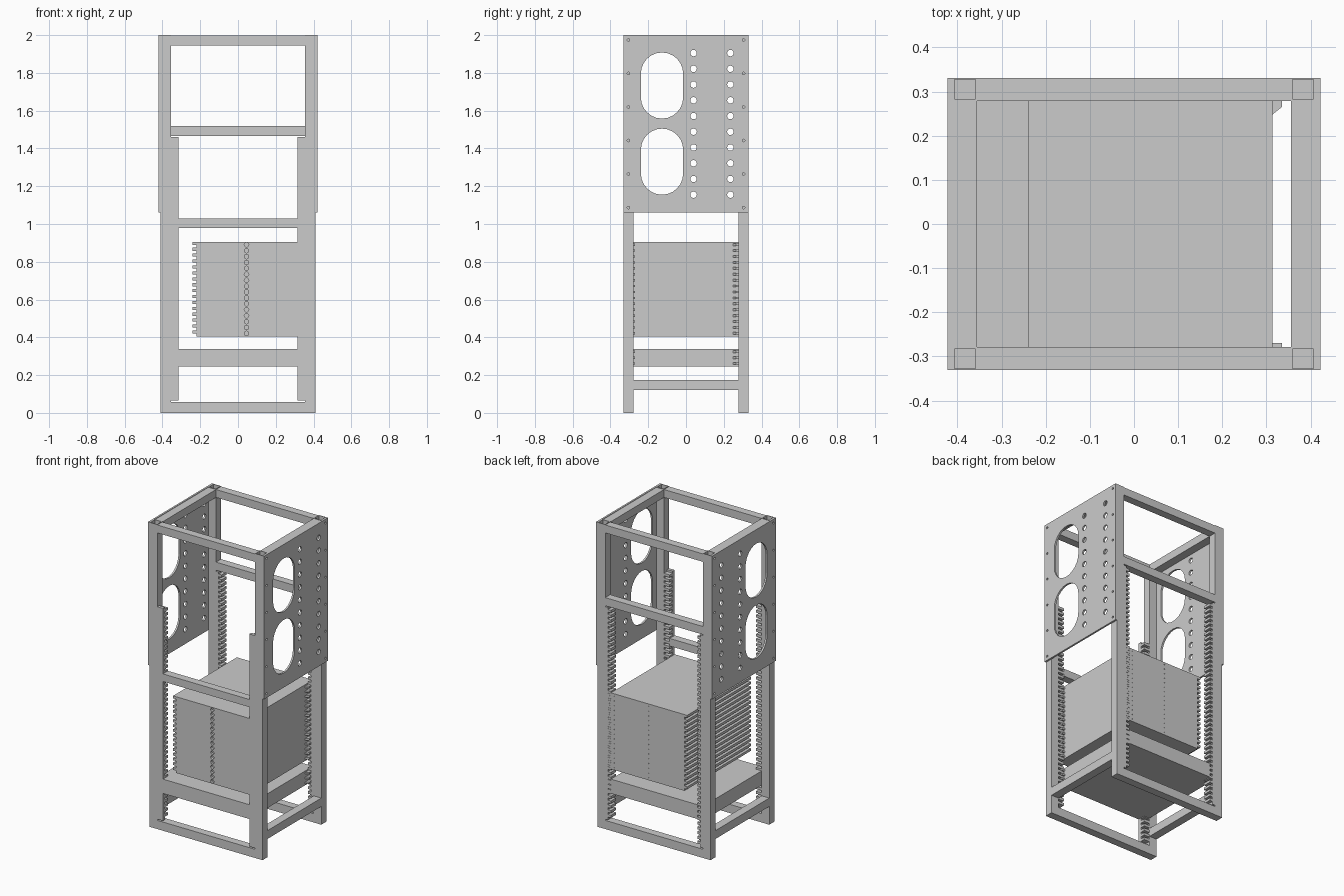
import bpy, bmesh, math
from mathutils import Matrix, Vector

old = bpy.data.objects.get("Cube")
if old:
    bpy.data.objects.remove(old, do_unlink=True)

grey = bpy.data.materials.new("plain grey")
grey.use_nodes = True
colour = (0.6, 0.6, 0.6, 1)
grey.diffuse_color = colour
grey.node_tree.nodes["Principled BSDF"].inputs["Base Color"].default_value = colour


def finish(name, bm):
    mesh = bpy.data.meshes.new(name)
    bmesh.ops.recalc_face_normals(bm, faces=bm.faces)
    bm.to_mesh(mesh)
    bm.free()
    mesh.materials.append(grey)
    obj = bpy.data.objects.new(name, mesh)
    bpy.context.collection.objects.link(obj)
    return obj


def add_box(bm, x, y, z):
    """Add a box from three (low, high) ranges."""
    size = Matrix.Diagonal((x[1] - x[0], y[1] - y[0], z[1] - z[0], 1))
    place = Matrix.Translation([sum(r) / 2 for r in (x, y, z)])
    return bmesh.ops.create_cube(bm, size=1, matrix=place @ size)["verts"]


def box(name, x, y, z):
    bm = bmesh.new()
    add_box(bm, x, y, z)
    return finish(name, bm)


def span(side, inner, outer):
    return tuple(sorted((side * inner, side * outer)))


IN_X, OUT_X, IN_Y, OUT_Y = 0.355, 0.41, 0.279, 0.331
STRIP_X, NOTCH_X, NOTCH_Y = 0.314, 0.336, 0.31
PITCH, FIRST = 0.0313, 0.092
SIDES = {"right": -1, "left": 1}
ENDS = {"front": -1, "back": 1}


# Hollow square posts
def post(name, sx, sy):
    bm = bmesh.new()
    add_box(bm, span(sx, IN_X, OUT_X), span(sy, IN_Y, OUT_Y), (0, 2))
    top = max(bm.faces, key=lambda f: f.calc_center_median().z)
    bmesh.ops.inset_region(bm, faces=[top], thickness=0.005)
    well = bmesh.ops.extrude_discrete_faces(bm, faces=[top])["faces"][0]
    bmesh.ops.translate(bm, verts=well.verts, vec=(0, 0, -1.9))
    finish(name, bm)


# Notched strips: front notches open backwards, back notches open inwards
def strip(name, sx, sy):
    bm = bmesh.new()
    if sy < 0:
        add_box(bm, span(sx, STRIP_X, IN_X), (-OUT_Y, -NOTCH_Y), (0.065, 1.46))
        tooth_x, tooth_y = span(sx, STRIP_X, IN_X), (-NOTCH_Y, -IN_Y)
    else:
        add_box(bm, span(sx, NOTCH_X, IN_X), (IN_Y, OUT_Y), (0.065, 1.46))
        tooth_x, tooth_y = span(sx, STRIP_X, NOTCH_X), (IN_Y, OUT_Y)
    for i in range(44):
        z = FIRST + i * PITCH
        add_box(bm, tooth_x, tooth_y, (z - 0.008, z + 0.009))
    finish(name, bm)


for end, sy in ENDS.items():
    for side, sx in SIDES.items():
        post(f"{end}_{side}_post", sx, sy)
        strip(f"{end}_{side}_notched_strip", sx, sy)
    # Cross bars
    box(f"{end}_top_bar", (-IN_X, IN_X), span(sy, IN_Y, OUT_Y), (1.945, 1.997))
    box(f"{end}_bottom_bar", (-IN_X, IN_X), span(sy, IN_Y, OUT_Y), (0, 0.057))
box("front_middle_bar", (-STRIP_X, STRIP_X), (-OUT_Y, -IN_Y), (0.98, 1.03))
box("back_upper_bar", (-IN_X, IN_X), (IN_Y, OUT_Y), (1.467, 1.52))
for side, sx in SIDES.items():
    box(f"{side}_top_bar", span(sx, IN_X, OUT_X), (-IN_Y, IN_Y), (1.945, 1.997))
    box(f"{side}_lower_rail", span(sx, IN_X, OUT_X), (-IN_Y, IN_Y), (0.12, 0.175))


# Side panels with slots and round holes
def rounded_slot(y, z, radius, straight=0.0, steps=12):
    pts = []
    for half in (0, 1):
        shift = straight / 2 * (1 - 2 * half)
        for i in range(steps + (1 if straight else 0)):
            a = math.pi * (half + i / steps)
            pts.append((y + radius * math.cos(a), z + shift + radius * math.sin(a)))
    return pts


def side_panel(name, sx):
    outlines = [[(-OUT_Y, 1.06), (OUT_Y, 1.06), (OUT_Y, 2), (-OUT_Y, 2)]]
    outlines += [rounded_slot(-0.127, z, 0.112, 0.126) for z in (1.33, 1.733)]
    for i in range(10):
        outlines += [rounded_slot(y, 1.155 + i * 0.0833, 0.017) for y in (0.04, 0.235)]
    for i in range(6):
        outlines += [rounded_slot(y, 1.087 + i * 0.1775, 0.007, steps=6) for y in (-0.305, 0.305)]
    curve = bpy.data.curves.new(name, "CURVE")
    curve.dimensions = "2D"
    curve.fill_mode = "BOTH"
    curve.extrude = 0.006
    for pts in outlines:
        spline = curve.splines.new("POLY")
        spline.points.add(len(pts) - 1)
        for p, (u, v) in zip(spline.points, pts):
            p.co = (u, v, 0, 1)
        spline.use_cyclic_u = True
    curve.materials.append(grey)
    obj = bpy.data.objects.new(name, curve)
    bpy.context.collection.objects.link(obj)
    obj.rotation_euler = (math.pi / 2, 0, math.pi / 2)
    obj.location.x = sx * (OUT_X + 0.006)
    bpy.ops.object.select_all(action="DESELECT")
    obj.select_set(True)
    bpy.context.view_layer.objects.active = obj
    bpy.ops.object.convert(target="MESH")
    bpy.ops.object.shade_flat()


for side, sx in SIDES.items():
    side_panel(f"{side}_side_panel", sx)


# Tabs that rest in the notches
def tabs(name, z0, count):
    bm = bmesh.new()
    for i in range(count):
        z = z0 + i * PITCH
        height = (z + 0.01, z + 0.022)
        add_box(bm, (0.31, 0.335), (-NOTCH_Y, -0.27), height)
        verts = add_box(bm, (0.31, 0.335), (0.245, OUT_Y), height)
        for v in verts:
            if v.co.x > 0.32 and v.co.y < 0.26:
                v.co.y = 0.265
    finish(name, bm)


DEPTH = (-OUT_Y, OUT_Y)
STACK = FIRST + 10 * PITCH
SHELF = 0.245
COUNT = 16

# Tray stack with small holes in its front and back
stack = box("tray_stack", (-0.22, STRIP_X), DEPTH, (STACK, STACK + COUNT * PITCH))
bm = bmesh.new()
for i in range(COUNT):
    z = STACK + (i + 0.5) * PITCH
    for x, y, radius in ((0.045, -OUT_Y, 0.012), (0.04, OUT_Y, 0.0025), (0.29, OUT_Y, 0.0025)):
        turn = Matrix.Translation(Vector((x, y, z))) @ Matrix.Rotation(math.pi / 2, 4, "X")
        bmesh.ops.create_cone(bm, cap_ends=True, segments=12, radius1=radius,
                              radius2=radius, depth=0.03, matrix=turn)
cutter = finish("hole_cutter", bm)
cutter.hide_render = True
cut = stack.modifiers.new("holes", "BOOLEAN")
cut.object = cutter
cut.operation = "DIFFERENCE"
cut.solver = "EXACT"
bpy.context.view_layer.objects.active = stack
bpy.ops.object.modifier_apply(modifier=cut.name)
bpy.data.objects.remove(cutter, do_unlink=True)

# Tray edges standing out of the open side
bm = bmesh.new()
for i in range(COUNT):
    z = STACK + i * PITCH
    add_box(bm, (-0.24, -0.22), DEPTH, (z + 0.015, z + PITCH))
finish("tray_edges", bm)
tabs("tray_tabs", STACK, COUNT)

# Lower shelf, reaching between the strips to the front and back
SHELF_Z = (SHELF, SHELF + 3 * PITCH)
box("lower_shelf", (-STRIP_X, STRIP_X), DEPTH, SHELF_Z)
box("lower_shelf_side", (-IN_X, -STRIP_X), (-IN_Y, IN_Y), SHELF_Z)
tabs("lower_shelf_tabs", SHELF, 3)
